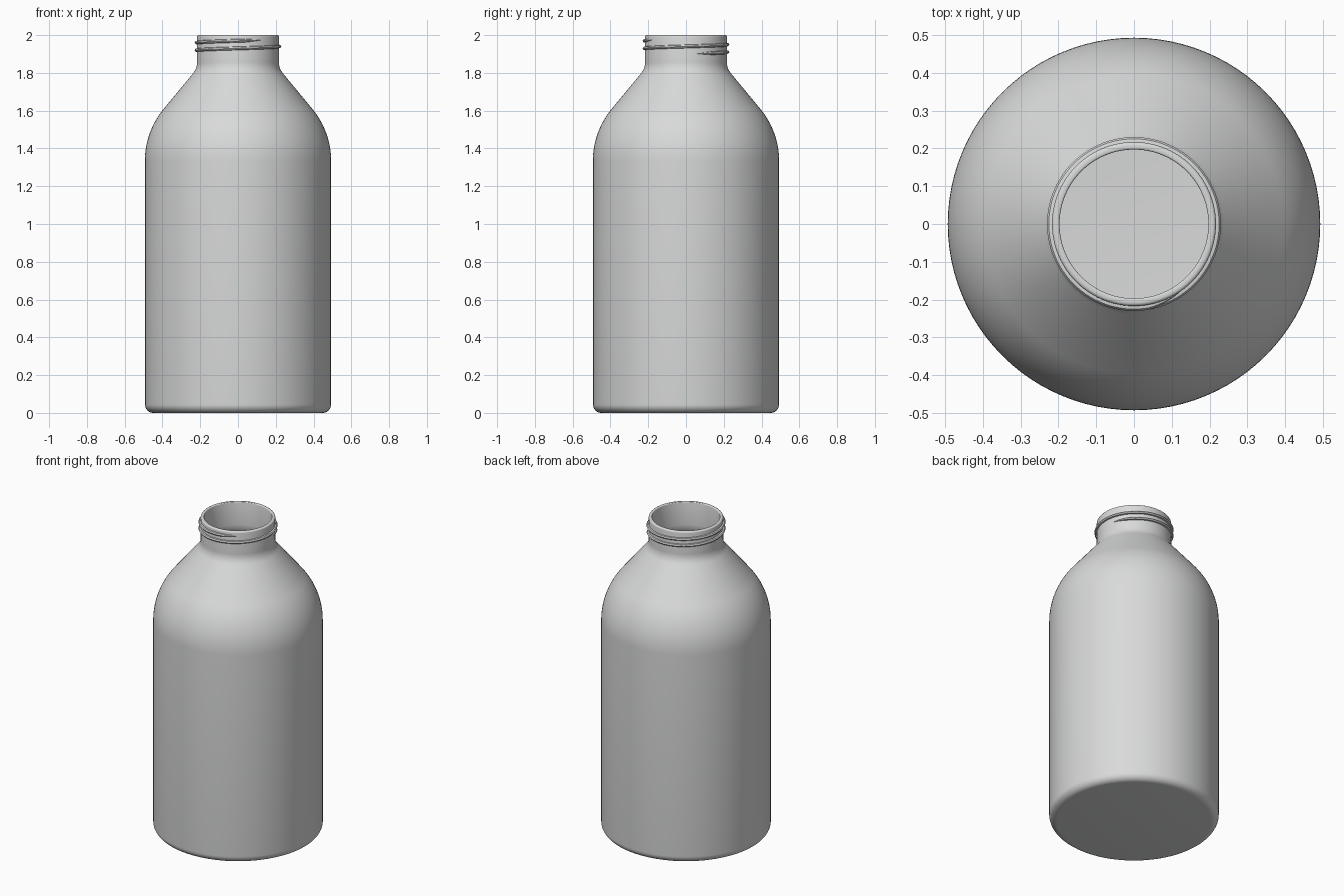
import bpy, bmesh, math
from mathutils import Vector

if "Cube" in bpy.data.objects:
    bpy.data.objects.remove(bpy.data.objects["Cube"])

plastic = bpy.data.materials.new("light grey")
plastic.diffuse_color = (0.69, 0.70, 0.695, 1)
plastic.use_nodes = True
plastic.node_tree.nodes["Principled BSDF"].inputs["Base Color"].default_value = plastic.diffuse_color


def finish(name, bm):
    bmesh.ops.remove_doubles(bm, verts=bm.verts, dist=1e-5)
    bmesh.ops.recalc_face_normals(bm, faces=bm.faces)
    mesh = bpy.data.meshes.new(name)
    bm.to_mesh(mesh)
    bm.free()
    mesh.materials.append(plastic)
    ob = bpy.data.objects.new(name, mesh)
    bpy.context.collection.objects.link(ob)
    bpy.ops.object.select_all(action='DESELECT')
    ob.select_set(True)
    bpy.context.view_layer.objects.active = ob
    bpy.ops.object.shade_smooth_by_angle(angle=math.radians(35))
    return ob


def rounded(corners):
    """Corners are (radius, height, fillet, steps); returns the rounded profile."""
    pts = []
    for i, (r, z, f, n) in enumerate(corners):
        p = Vector((r, z))
        if f == 0:
            pts.append(p)
            continue
        a = (Vector(corners[i - 1][:2]) - p).normalized()
        b = (Vector(corners[i + 1][:2]) - p).normalized()
        half = a.angle(b) / 2
        centre = p + (a + b).normalized() * f / math.sin(half)
        start = p + a * f / math.tan(half) - centre
        end = p + b * f / math.tan(half) - centre
        turn = math.pi - 2 * half
        for k in range(n + 1):
            t = k / n
            pts.append(centre + (start * math.sin((1 - t) * turn)
                                 + end * math.sin(t * turn)) / math.sin(turn))
    return pts


# Bottle: outer wall up to the rim, then inner wall back down to the floor
profile = rounded([
    (0, 0, 0, 0), (0.493, 0, 0.045, 8), (0.493, 1.489, 0.43, 16),
    (0.217, 1.823, 0.09, 8), (0.217, 2.0, 0.009, 4),
    (0.197, 2.0, 0.005, 3), (0.197, 1.816, 0.11, 8),
    (0.473, 1.482, 0.41, 16), (0.473, 0.02, 0.025, 6), (0, 0.02, 0, 0)])
bm = bmesh.new()
verts = [bm.verts.new((p.x, 0, p.y)) for p in profile]
edges = [bm.edges.new(pair) for pair in zip(verts, verts[1:])]
bmesh.ops.spin(bm, geom=verts + edges, cent=(0, 0, 0), axis=(0, 0, 1),
               angle=math.tau, steps=96, use_merge=False)
finish("bottle", bm)

# Screw thread: a rounded ridge climbing round the neck, fading at both ends
bm = bmesh.new()
first, last, steps, sides = 10, 670, 176, 8
rings = []
for i in range(steps + 1):
    deg = first + (last - first) * i / steps
    ang = math.radians(deg)
    z = 1.9 + 0.04 * deg / 360
    fade = max(0.05, min(1, (deg - first) / 30, (last - deg) / 30))
    ring = []
    for k in range(sides):
        a = math.tau * k / sides
        r = 0.214 + 0.016 * fade * math.cos(a)
        ring.append(bm.verts.new((r * math.cos(ang), r * math.sin(ang),
                                  z + 0.010 * fade * math.sin(a))))
    rings.append(ring)
for lo, hi in zip(rings, rings[1:]):
    for k in range(sides):
        j = (k + 1) % sides
        bm.faces.new((lo[k], lo[j], hi[j], hi[k]))
bm.faces.new(rings[0])
bm.faces.new(rings[-1])
finish("screw_thread", bm)
